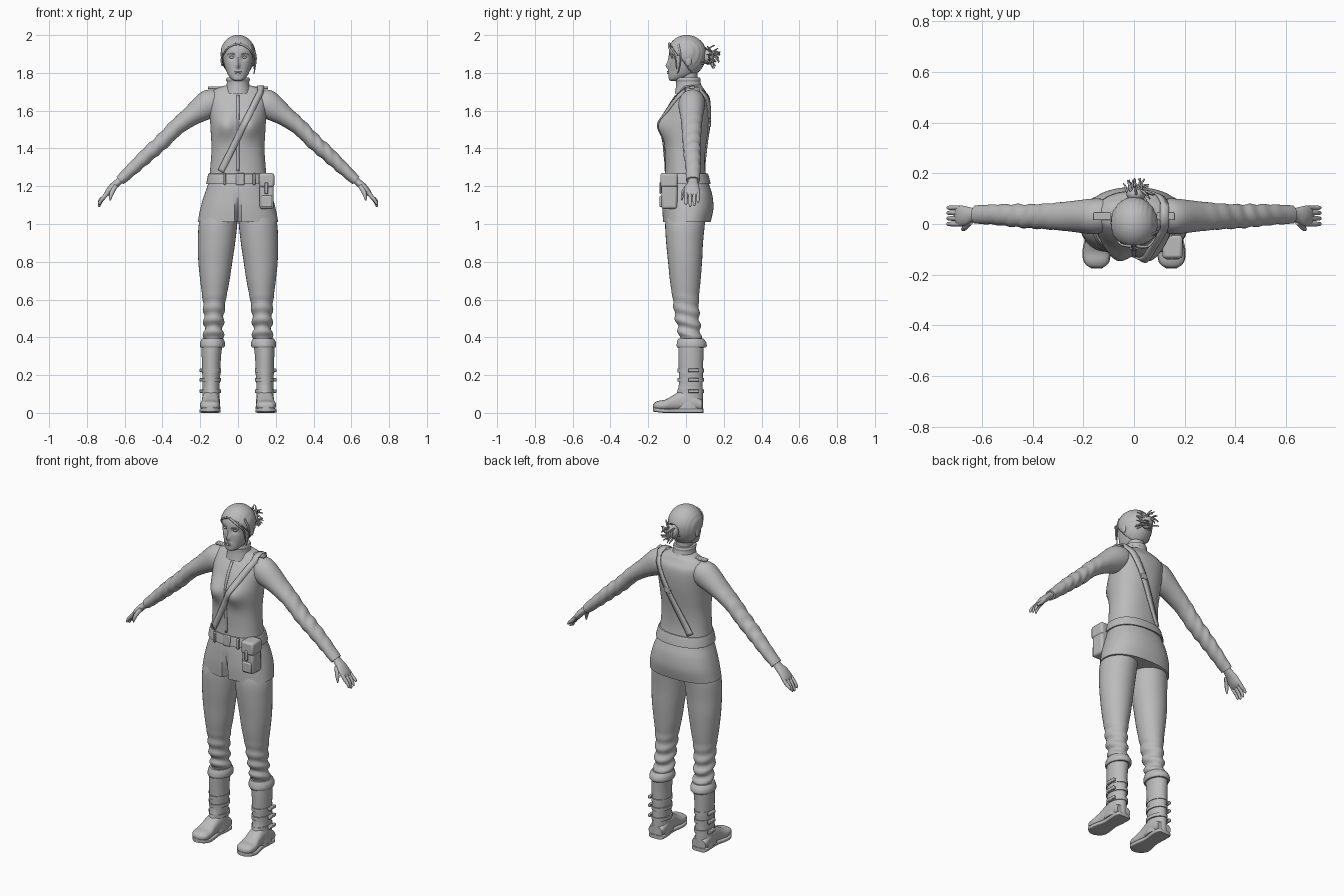
import bpy, bmesh, math, random
from mathutils import Vector as V
from mathutils.bvhtree import BVHTree

if "Cube" in bpy.data.objects:
    bpy.data.objects.remove(bpy.data.objects["Cube"])

random.seed(4)
X, Y, Z = V((1, 0, 0)), V((0, 1, 0)), V((0, 0, 1))
grey = bpy.data.materials.new("plain_grey")
grey.diffuse_color = (0.5, 0.5, 0.5, 1)
grey.use_nodes = True
grey.node_tree.nodes["Principled BSDF"].inputs["Base Color"].default_value = grey.diffuse_color


def finish(name, bm, mirror=False, solid=0, bevel=0):
    bmesh.ops.recalc_face_normals(bm, faces=bm.faces)
    me = bpy.data.meshes.new(name)
    bm.to_mesh(me)
    bm.free()
    ob = bpy.data.objects.new(name, me)
    bpy.context.collection.objects.link(ob)
    me.materials.append(grey)
    if solid:
        m = ob.modifiers.new("thickness", 'SOLIDIFY')
        m.thickness, m.offset = solid, 0
    if bevel:
        m = ob.modifiers.new("round", 'BEVEL')
        m.width, m.segments = bevel, 2
    if mirror:
        ob.modifiers.new("both_sides", 'MIRROR').use_mirror_merge = False
    return ob


def spline(rows, k):
    """Catmull-Rom through rows of numbers."""
    out = []
    for i in range(len(rows) - 1):
        a, b, c, d = rows[max(i - 1, 0)], rows[i], rows[i + 1], rows[min(i + 2, len(rows) - 1)]
        for j in range(k):
            t = j / k
            out.append([q + t / 2 * (r - p + t * (2 * p - 5 * q + 4 * r - s + t * (3 * q - p - 3 * r + s)))
                        for p, q, r, s in zip(a, b, c, d)])
    return out + [list(rows[-1])]


def loft(name, rings, n=32, p=2.0, warp=None, mirror=False):
    """Skin rings given as (centre, half-axis u, half-axis v)."""
    bm = bmesh.new()
    loops = []
    for c, u, v in rings:
        loop = []
        for i in range(n):
            a = math.tau * i / n
            cs, sn = math.cos(a), math.sin(a)
            co = c + u * math.copysign(abs(cs) ** (2 / p), cs) + v * math.copysign(abs(sn) ** (2 / p), sn)
            loop.append(bm.verts.new(warp(co, c) if warp else co))
        loops.append(loop)
    for l, m in zip(loops, loops[1:]):
        for i in range(n):
            bm.faces.new((l[i], l[(i + 1) % n], m[(i + 1) % n], m[i]))
    bm.faces.new(loops[0])
    bm.faces.new(loops[-1])
    return finish(name, bm, mirror)


def stack(name, rows, k=4, **kw):
    """Horizontal rings: rows of z, x0, x1, y0, y1."""
    return loft(name, [(V(((a + b) / 2, (c + d) / 2, z)), X * (b - a) / 2, Y * (d - c) / 2)
                       for z, a, b, c, d in spline(rows, k)], **kw)


def body(name, rows, k=4, **kw):
    return stack(name, [(z, -h, h, a, b) for z, h, a, b in rows], k, **kw)


def limb(name, rows, k=4, **kw):
    """Tube in an xz direction: rows of x, y, z, thickness, depth along y."""
    r = spline(rows, k)
    rings = []
    for i, (x, y, z, a, b) in enumerate(r):
        p, q = r[max(i - 1, 0)], r[min(i + 1, len(r) - 1)]
        t = V((q[0] - p[0], 0, q[2] - p[2])).normalized()
        rings.append((V((x, y, z)), t.cross(Y) * a, Y * b))
    return loft(name, rings, **kw)


def box(name, loc, size, bevel=0.004, mirror=False):
    bm = bmesh.new()
    bmesh.ops.create_cube(bm, size=1)
    for v in bm.verts:
        v.co = V(a * b for a, b in zip(v.co, size)) + V(loc)
    return finish(name, bm, mirror, bevel=bevel)


def ball(name, loc, size, mirror=False):
    bm = bmesh.new()
    bmesh.ops.create_uvsphere(bm, u_segments=20, v_segments=12, radius=1)
    for v in bm.verts:
        v.co = V(a * b for a, b in zip(v.co, size)) + V(loc)
    return finish(name, bm, mirror)


def ribbon(name, pts, width, solid=0.008):
    """Flat band along (point, normal) pairs."""
    bm = bmesh.new()
    pairs = []
    for i, (p, nrm) in enumerate(pts):
        t = pts[min(i + 1, len(pts) - 1)][0] - pts[max(i - 1, 0)][0]
        s = t.cross(nrm).normalized() * width / 2
        pairs.append([bm.verts.new(p + s), bm.verts.new(p - s)])
    for a, b in zip(pairs, pairs[1:]):
        bm.faces.new((a[0], a[1], b[1], b[0]))
    return finish(name, bm, solid=solid)


def strand(name, pts, radius):
    cu = bpy.data.curves.new(name, 'CURVE')
    cu.dimensions, cu.bevel_depth, cu.bevel_resolution, cu.use_fill_caps = '3D', radius, 1, True
    sp = cu.splines.new('POLY')
    pts = spline(pts, 4)
    sp.points.add(len(pts) - 1)
    for i, (q, p) in enumerate(zip(sp.points, pts)):
        q.co = (*p, 1)
        q.radius = 1 - 0.6 * i / len(pts)
    cu.materials.append(grey)
    bpy.context.collection.objects.link(bpy.data.objects.new(name, cu))


# Jacket: bust, front slit below the belt
def jacket_shape(co, c):
    x, y, z = co
    if y < 0:
        y -= 0.038 * math.exp(-((abs(x) - 0.065) / 0.055) ** 2 - ((z - 1.52) / 0.06) ** 2)
        if z < 1.17:
            y += 0.25 * (1.17 - z) * math.exp(-(x / 0.009) ** 2)
    return V((x, y, z))


jacket = body("jacket", [
    (1.01, .213, -.122, .13), (1.08, .20, -.125, .145), (1.15, .18, -.122, .14), (1.20, .162, -.118, .125),
    (1.25, .152, -.112, .108), (1.32, .145, -.11, .10), (1.40, .140, -.113, .104), (1.48, .144, -.117, .115),
    (1.55, .148, -.112, .125), (1.62, .152, -.092, .13), (1.67, .152, -.062, .125), (1.70, .14, -.038, .105),
    (1.715, .12, -.028, .095), (1.728, .085, -.022, .085), (1.735, .06, -.02, .08)],
    n=96, p=2.3, warp=jacket_shape)
tree = BVHTree.FromPolygons([v.co for v in jacket.data.vertices], [tuple(p.vertices) for p in jacket.data.polygons])


def on_jacket(x, z, side, lift=0.004):
    hit, nrm, *_ = tree.ray_cast(V((x, side, z)), V((0, -side, 0)))
    if nrm.y * side < 0:
        nrm = -nrm
    return hit + nrm * lift, nrm


# Collar, belt, front closure, shoulder strap
body("collar", [(1.69, .072, -.06, .09), (1.715, .066, -.055, .088), (1.74, .06, -.052, .08), (1.77, .058, -.052, .072)])
body("collar_edge", [(1.755, .06, -.054, .076), (1.765, .063, -.057, .077), (1.775, .059, -.053, .073)])
body("belt", [(1.212, .166, -.124, .128), (1.215, .168, -.126, .13), (1.262, .158, -.12, .118), (1.265, .155, -.117, .115)],
     n=64, p=2.3)
for x, w in ((0.012, .045), (-.07, .014), (.085, .014)):
    box("belt_buckle", (x, -.121, 1.238), (w, .016, .062))
ribbon("front_closure", [on_jacket(0, 1.28 + .4 * i / 24, -1, .001) for i in range(25)], .014, .006)
line = [(.118 - .208 * i / 30, 1.698 - .42 * i / 30) for i in range(31)]
over = [(V((.12, y, 1.722 + h)), Z) for y, h in ((.0, 0), (.035, .008), (.07, 0))]
front = [on_jacket(x, z, -1) for x, z in line]
back = [on_jacket(x, z, 1) for x, z in line]
ribbon("shoulder_strap", front[::-1] + over + back, .034)
box("strap_buckle", back[12][0], (.04, .014, .03))
box("shoulder_tab", (.125, .03, 1.722), (.07, .03, .014), mirror=True)


# Sleeves with creases, hands
def sleeve_creases(co, c):
    w = .003 * max(0, 1 - abs(co.x - .45) / .2)
    return co + (co - c).normalized() * w * math.sin(co.x * 120 + co.y * 40)


limb("sleeve", [(.09, .035, 1.665, .045, .055), (.125, .033, 1.65, .068, .066), (.165, .03, 1.628, .074, .07),
                (.25, .03, 1.57, .053, .06), (.33, .03, 1.508, .043, .052), (.40, .03, 1.437, .041, .048),
                (.47, .033, 1.375, .039, .045), (.55, .037, 1.30, .034, .04), (.625, .037, 1.23, .027, .036)],
     k=8, warp=sleeve_creases, mirror=True)
limb("palm", [(.615, .037, 1.24, .02, .025), (.64, .036, 1.217, .019, .028), (.665, .032, 1.195, .019, .038),
              (.69, .032, 1.165, .016, .042), (.702, .032, 1.148, .008, .036)], n=20, mirror=True)
for i, (y, drop) in enumerate(((.0, .01), (.022, 0), (.044, .005), (.064, .022))):
    limb("finger", [(.685, y, 1.172, .010, .010), (.71, y, 1.142, .011, .010), (.725, y, 1.12 + drop / 2, .009, .009),
                    (.734, y, 1.098 + drop, .007, .007), (.736, y, 1.09 + drop, .002, .002)], n=10, mirror=True)
limb("thumb", [(.645, .008, 1.205, .012, .012), (.665, -.012, 1.172, .012, .011), (.674, -.02, 1.145, .009, .008),
               (.676, -.022, 1.125, .003, .003)], n=10, mirror=True)


# Trousers, gathered below the knee
def leg_creases(co, c):
    w = .007 * max(0, 1 - abs(co.z - .45) / .2)
    a = math.atan2(co.y - c.y, co.x - c.x)
    return co + (co - c).normalized() * w * math.sin(co.z * 95 + 1.5 * math.sin(a))


stack("trouser_leg", [(1.08, .0, .18, -.10, .11), (1.0, .004, .207, -.11, .10), (.9, .015, .212, -.105, .09),
                      (.8, .03, .21, -.095, .085), (.7, .045, .20, -.085, .077), (.6, .064, .187, -.07, .068),
                      (.52, .074, .182, -.06, .07), (.45, .079, .18, -.045, .075), (.40, .078, .182, -.035, .08),
                      (.35, .085, .185, -.03, .08)], k=8, warp=leg_creases, mirror=True)

# Boots
stack("boot_shaft", [(.37, .08, .192, -.04, .095), (.30, .09, .192, -.04, .092), (.22, .093, .19, -.038, .09),
                     (.15, .097, .187, -.038, .088), (.10, .098, .188, -.05, .09), (.05, .095, .192, -.06, .09),
                     (.02, .093, .194, -.06, .09)], mirror=True)
stack("boot_cuff", [(.345, .075, .198, -.045, .103), (.355, .07, .202, -.05, .11), (.375, .07, .20, -.047, .106),
                    (.395, .078, .19, -.04, .092)], mirror=True)
foot = [(.085, .143, .045, .012, .07), (.04, .143, .048, .012, .10), (-.02, .144, .046, .012, .118), (-.07, .146, .047, .012, .092),
        (-.11, .148, .053, .012, .07), (-.145, .148, .05, .014, .064), (-.165, .148, .037, .018, .055), (-.174, .148, .016, .026, .042)]
loft("boot_foot", [(V((x, y, (a + b) / 2)), X * w, Z * (b - a) / 2) for y, x, w, a, b in spline(foot, 4)],
     p=2.5, mirror=True)
sole = [(.092, .143, .03), (.08, .143, .046), (.03, .143, .047), (-.03, .145, .043), (-.1, .148, .055), (-.15, .148, .05),
        (-.176, .148, .02)]
loft("boot_sole", [(V((x, y, .011 + max(0, -.12 - y) * .12)), X * w, Z * .011) for y, x, w in spline(sole, 4)],
     p=6, mirror=True)
for z in (.115, .175, .225):
    stack("boot_strap", [(z - .01, .09, .192, -.044, .094), (z + .01, .09, .192, -.044, .094)], k=1, mirror=True)
    box("boot_buckle", (.196, .04, z), (.016, .06, .018), mirror=True)

# Hip pouch
box("pouch_body", (.152, -.088, 1.155), (.074, .085, .15), .012)
box("pouch_flap", (.152, -.09, 1.232), (.08, .092, .075), .012)
box("pouch_tab", (.150, -.136, 1.19), (.018, .01, .06))
box("pouch_pocket", (.152, -.13, 1.12), (.056, .02, .06), .006)

# Neck and head
body("neck", [(1.72, .05, -.04, .065), (1.77, .046, -.035, .06), (1.82, .048, -.03, .06)])


def face_shape(co, c):
    x, y, z = co
    if y < -.03:
        y += .012 * math.exp(-((abs(x) - .032) / .016) ** 2 - ((z - 1.882) / .013) ** 2)  # eye sockets
        y -= .018 * math.exp(-(x / .010) ** 2 - ((z - 1.838) / .018) ** 2)                # nose
        y -= .007 * math.exp(-(x / .009) ** 2 - ((z - 1.868) / .02) ** 2)                 # bridge
        y -= .007 * math.exp(-(x / .02) ** 2 - ((z - 1.803) / .009) ** 2)                 # mouth
    return V((x, y, z))


body("head", [(1.757, .012, -.08, -.05), (1.765, .032, -.09, -.02), (1.785, .05, -.092, .03), (1.81, .062, -.09, .06),
              (1.84, .072, -.089, .075), (1.87, .078, -.088, .085), (1.90, .081, -.09, .088), (1.93, .079, -.086, .085),
              (1.96, .067, -.07, .075), (1.983, .04, -.04, .05), (1.99, .01, -.01, .02)], k=5, n=80, p=2.15, warp=face_shape)
ball("eye", (.032, -.069, 1.882), (.014, .010, .007), True)
ball("upper_lip", (0, -.096, 1.807), (.02, .005, .004))
ball("lower_lip", (0, -.095, 1.798), (.016, .005, .005))
ball("ear", (.083, .012, 1.865), (.009, .018, .03), True)
for s in (-1, 1):
    strand("eyebrow", [(s * .016, -.088, 1.897), (s * .034, -.083, 1.903), (s * .055, -.068, 1.897)], .004)

# Swept-back hair shell with combed ridges
bm = bmesh.new()
bmesh.ops.create_uvsphere(bm, u_segments=96, v_segments=40, radius=1)
for v in bm.verts:
    ridge = 1 + .012 * math.sin(v.co.x * 34 + 4 * v.co.z) * (1 - v.co.z ** 4)
    v.co = V((v.co.x * .09 * ridge, .004 + v.co.y * .1 * ridge, 1.902 + v.co.z * (.096 if v.co.z > 0 else .12)))
gone = [f for f in bm.faces if (lambda c: c.z < 1.945 - (c.y + .08) * 1.3)(f.calc_center_median())]
bmesh.ops.delete(bm, geom=gone, context='FACES')
finish("hair", bm, solid=.005)
strand("fringe_lock", [(.01, -.088, 1.955), (.055, -.088, 1.93), (.08, -.06, 1.89), (.086, -.05, 1.82)], .007)
strand("side_lock", [(.07, -.04, 1.95), (.094, -.03, 1.89), (.09, -.035, 1.83), (.084, -.045, 1.795)], .006)
strand("fringe_lock", [(-.01, -.088, 1.955), (-.055, -.078, 1.93), (-.085, -.03, 1.88)], .006)

# Loose bun with stray ends
ball("bun", (.008, .118, 1.885), (.038, .03, .042))
for i in range(30):
    d = V((random.uniform(-1, 1), random.uniform(-.1, 1), random.uniform(-1, 1))).normalized()
    side = d.cross(V((random.random(), random.random(), random.random()))).normalized()
    c = V((.008, .115, 1.888))
    strand("bun_strand", [c + d * .02, c + d * .04 + side * .012, c + d * .05 + side * .035,
                          c + d * random.uniform(.045, .06) + side * .045], .006)

# Smooth shading with sharp edges kept
bpy.ops.object.select_all(action='DESELECT')
for ob in bpy.context.scene.objects:
    if ob.type == 'MESH':
        ob.select_set(True)
        bpy.context.view_layer.objects.active = ob
bpy.ops.object.shade_smooth_by_angle(angle=math.radians(40))
